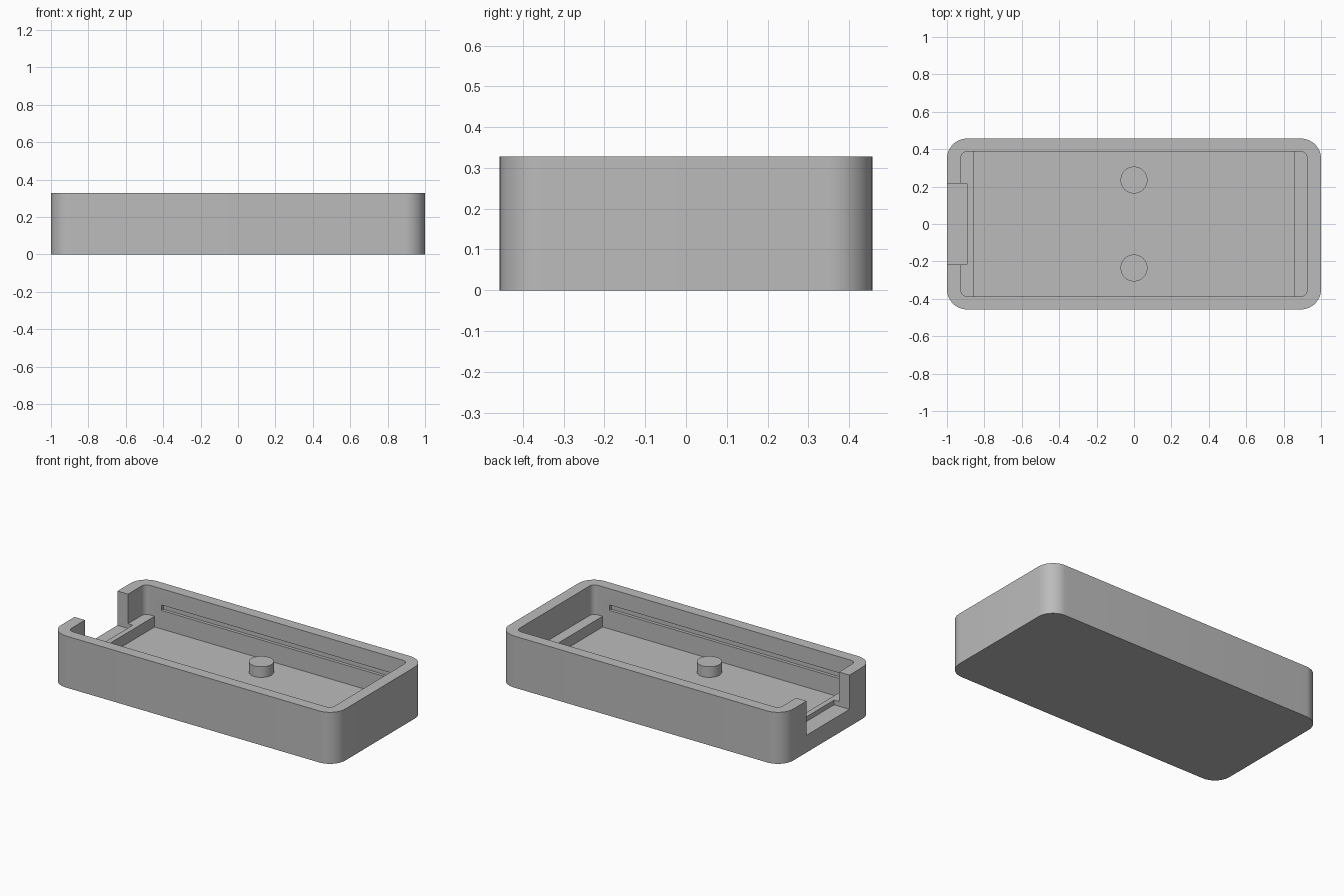
import bpy, bmesh, math

if "Cube" in bpy.data.objects:
    bpy.data.objects.remove(bpy.data.objects["Cube"], do_unlink=True)

HALF_X, HALF_Y, HEIGHT = 1.0, 0.457, 0.328
IN_X, IN_Y = 0.926, 0.387
FLOOR, LEDGE = 0.072, 0.14

grey = bpy.data.materials.new("plain grey")
grey.use_nodes = True
colour = (0.5, 0.5, 0.5, 1)
grey.diffuse_color = colour
grey.node_tree.nodes["Principled BSDF"].inputs["Base Color"].default_value = colour


def prism(name, outline, z0, z1):
    """Closed solid made by raising an outline from z0 to z1."""
    bm = bmesh.new()
    base = bm.faces.new([bm.verts.new((x, y, z0)) for x, y in outline])
    top = bmesh.ops.extrude_face_region(bm, geom=[base])["geom"]
    for v in top:
        if isinstance(v, bmesh.types.BMVert):
            v.co.z = z1
    bmesh.ops.recalc_face_normals(bm, faces=bm.faces)
    mesh = bpy.data.meshes.new(name)
    bm.to_mesh(mesh)
    bm.free()
    mesh.materials.append(grey)
    obj = bpy.data.objects.new(name, mesh)
    bpy.context.collection.objects.link(obj)
    return obj


def rounded(hx, hy, r, steps=12):
    points = []
    for quarter, (sx, sy) in enumerate([(1, 1), (-1, 1), (-1, -1), (1, -1)]):
        for i in range(steps + 1):
            a = (quarter + i / steps) * math.pi / 2
            points.append((sx * (hx - r) + r * math.cos(a),
                           sy * (hy - r) + r * math.sin(a)))
    return points


def rect(x0, x1, y0, y1):
    return [(x0, y0), (x1, y0), (x1, y1), (x0, y1)]


def combine(target, tool, operation):
    mod = target.modifiers.new(tool.name, "BOOLEAN")
    mod.operation, mod.solver, mod.object = operation, "EXACT", tool
    bpy.context.view_layer.objects.active = target
    bpy.ops.object.modifier_apply(modifier=mod.name)
    bpy.data.objects.remove(tool, do_unlink=True)


def smooth(obj):
    bpy.ops.object.select_all(action="DESELECT")
    obj.select_set(True)
    bpy.context.view_layer.objects.active = obj
    bpy.ops.object.shade_smooth_by_angle(angle=math.radians(30))


# Open tray with rounded corners
tray = prism("tray", rounded(HALF_X, HALF_Y, 0.108), 0, HEIGHT)
combine(tray, prism("cavity", rounded(IN_X, IN_Y, 0.036), FLOOR, 0.5), "DIFFERENCE")

# Raised ledge across each end
for s in (-1, 1):
    xs = sorted((s * 0.858, s * 0.96))
    combine(tray, prism("ledge", rect(*xs, -0.42, 0.42), 0.04, LEDGE), "UNION")

# Port opening through the right end, biting into the ledge
combine(tray, prism("port_cut", rect(-1.2, -0.892, -0.216, 0.216), 0.11, 0.5), "DIFFERENCE")

# Snap groove along each long inner wall
for s in (-1, 1):
    ys = sorted((s * 0.35, s * (IN_Y + 0.02)))
    combine(tray, prism("groove_cut", rect(-0.81, 0.81, *ys), 0.19, 0.225), "DIFFERENCE")
smooth(tray)

# Round support posts on the floor
for name, y in (("front_post", -0.235), ("back_post", 0.235)):
    circle = [(0.072 * math.cos(math.tau * i / 48), y + 0.072 * math.sin(math.tau * i / 48))
              for i in range(48)]
    smooth(prism(name, circle, FLOOR - 0.02, LEDGE))
